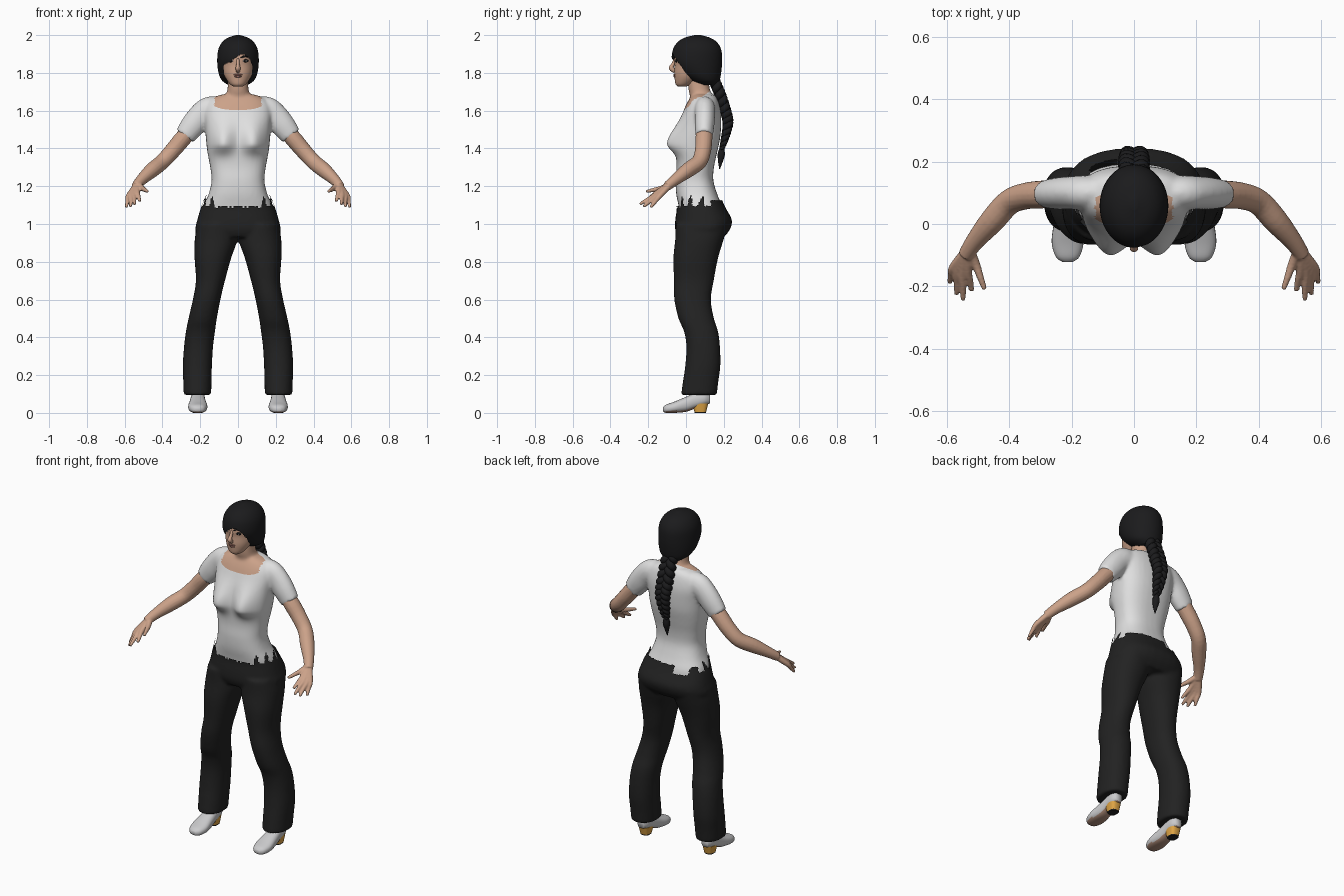
import bpy, bmesh, math
from mathutils import Vector

if "Cube" in bpy.data.objects:
    bpy.data.objects.remove(bpy.data.objects["Cube"])


def material(name, r, g, b):
    m = bpy.data.materials.new(name)
    m.use_nodes = True
    m.diffuse_color = (r, g, b, 1)
    bsdf = m.node_tree.nodes["Principled BSDF"]
    bsdf.inputs["Base Color"].default_value = (r, g, b, 1)
    bsdf.inputs["Roughness"].default_value = 0.8
    return m


skin = material("skin", .6, .36, .25)
white = material("shirt white", .74, .74, .74)
black = material("trouser black", .016, .016, .016)
hair_black = material("hair black", .011, .011, .012)
shoe_grey = material("shoe grey", .6, .6, .61)
gold = material("heel gold", .75, .38, .06)
tan = material("sole tan", .42, .26, .19)
lip = material("lip brown", .33, .15, .12)
X, Y, Z = Vector((1, 0, 0)), Vector((0, 1, 0)), Vector((0, 0, 1))


def spline(rows, k=5):
    """Catmull-Rom interpolation of equal-length rows."""
    out = []
    for i in range(len(rows) - 1):
        a, b, c, d = (rows[max(0, min(len(rows) - 1, i + j))] for j in (-1, 0, 1, 2))
        for s in range(k):
            t = s / k
            out.append([q + .5 * t * (r - p + t * (2 * p - 5 * q + 4 * r - w + t * (3 * (q - r) + w - p)))
                        for p, q, r, w in zip(a, b, c, d)])
    return out + [list(rows[-1])]


def ring(c, u, v, n, e=2):
    pts = []
    for i in range(n):
        a = math.tau * i / n
        co, si = math.cos(a), math.sin(a)
        pts.append(c + u * math.copysign(abs(co) ** (2 / e), co) + v * math.copysign(abs(si) ** (2 / e), si))
    return pts


def skin_rings(bm, rings, sides=(1,)):
    for s in sides:
        vs = [[bm.verts.new((p.x * s, p.y, p.z)) for p in r] for r in rings]
        n = len(vs[0])
        for a, b in zip(vs, vs[1:]):
            for i in range(n):
                bm.faces.new((a[i], a[(i + 1) % n], b[(i + 1) % n], b[i]))
        bm.faces.new(vs[0])
        bm.faces.new(vs[-1])


def stack(bm, rows, cx=0, n=32, e=2.2, sides=(1,), k=5):
    """Horizontal sections: z, half width, front y, back y, optional centre x."""
    rings = []
    for r in spline(rows, k):
        x = r[4] if len(r) > 4 else cx
        rings.append(ring(Vector((x, (r[2] + r[3]) / 2, r[0])), X * r[1], Y * ((r[3] - r[2]) / 2), n, e))
    skin_rings(bm, rings, sides)


def tube(bm, rows, n=16, flat=1, sides=(1,), k=4):
    """Round sections along a path: x, y, z, radius."""
    pts = spline(rows, k)
    rings = []
    for i, p in enumerate(pts):
        t = Vector(pts[min(i + 1, len(pts) - 1)][:3]) - Vector(pts[max(i - 1, 0)][:3])
        t.normalize()
        u = (X - t * t.x).normalized()
        rings.append(ring(Vector(p[:3]), u * p[3], t.cross(u) * p[3] * flat, n))
    skin_rings(bm, rings, sides)


def blob(bm, loc, scale, sides=(1,)):
    for s in sides:
        vs = bmesh.ops.create_uvsphere(bm, u_segments=16, v_segments=10, radius=1)["verts"]
        for v in vs:
            v.co = Vector((loc[0] * s + v.co.x * scale[0], loc[1] + v.co.y * scale[1], loc[2] + v.co.z * scale[2]))


def finish(name, bm, mats, voxel=0, smooth=4):
    bmesh.ops.recalc_face_normals(bm, faces=bm.faces)
    me = bpy.data.meshes.new(name)
    bm.to_mesh(me)
    bm.free()
    ob = bpy.data.objects.new(name, me)
    bpy.context.collection.objects.link(ob)
    for m in mats:
        me.materials.append(m)
    if voxel:  # fuse overlapping volumes into one soft surface
        bpy.context.view_layer.objects.active = ob
        rm = ob.modifiers.new("fuse", "REMESH")
        rm.mode, rm.voxel_size = "VOXEL", voxel
        sm = ob.modifiers.new("soften", "SMOOTH")
        sm.factor, sm.iterations = .5, smooth
        for m in ("fuse", "soften"):
            bpy.ops.object.modifier_apply(modifier=m)
    ob.data.shade_smooth()
    return ob


BOTH = (1, -1)

# Shirt with sleeves, and the neck in skin colour
bm = bmesh.new()
stack(bm, [(1.05, .185, -.03, .195), (1.1, .18, -.04, .188), (1.16, .155, -.052, .165), (1.23, .14, -.055, .145),
           (1.3, .147, -.05, .148), (1.38, .162, -.052, .165), (1.45, .17, -.05, .18), (1.52, .175, -.04, .186),
           (1.58, .18, -.02, .186), (1.63, .17, 0, .177), (1.665, .14, .02, .165), (1.685, .09, .035, .15)], e=2.5)
stack(bm, [(1.6, .075, .03, .15), (1.67, .066, .022, .145), (1.72, .055, .012, .125), (1.8, .052, .01, .12)])
tube(bm, [(.09, .1, 1.61, .06), (.15, .1, 1.605, .07), (.195, .1, 1.575, .067), (.24, .098, 1.52, .065),
          (.282, .096, 1.465, .056)], n=24, flat=.8, sides=BOTH)
shirt = finish("shirt_and_neck", bm, [white, skin], .009, 6)
for v in shirt.data.vertices:  # bust
    x, y, z = v.co
    if y < .06:
        drop = (z - 1.425) / (.095 if z > 1.425 else .05)
        v.co.y -= .056 * math.exp(-((abs(x) - .082) / .062) ** 2 - drop ** 2) * min(1, (.06 - y) / .05)
bm = bmesh.new()
bm.from_mesh(shirt.data)
neck_point, neck_normal = Vector((0, 0, 1.612)), Vector((0, -.72, 1)).normalized()
bmesh.ops.bisect_plane(bm, geom=bm.verts[:] + bm.edges[:] + bm.faces[:], plane_co=neck_point, plane_no=neck_normal)
for f in bm.faces:
    c = f.calc_center_median()
    f.material_index = int((c - neck_point).dot(neck_normal) > 0 and abs(c.x) < .125)
bm.to_mesh(shirt.data)
bm.free()

# Trousers with a ragged waist
bm = bmesh.new()
stack(bm, [(1.18, .165, -.058, .172), (1.12, .184, -.052, .194), (1.08, .199, -.049, .213), (1.02, .216, -.057, .243),
           (.97, .226, -.057, .232), (.93, .2, -.04, .2)], e=2.4)
stack(bm, [(1, .1, -.055, .222, .115), (.92, .113, -.057, .2, .116), (.82, .097, -.067, .17, .133),
           (.7, .077, -.064, .147, .146), (.6, .073, -.062, .132, .166), (.5, .075, -.04, .148, .187),
           (.43, .077, -.01, .17, .199), (.35, .077, .002, .18, .209), (.25, .077, -.004, .182, .215),
           (.17, .075, -.016, .172, .215), (.095, .073, -.026, .163, .215)], sides=BOTH)
trousers = finish("trousers", bm, [black], .01, 4)


def waist(x, y):
    if y > .13:
        return 1.085 if -.14 < x < -.06 else 1.125 + .2 * x * x
    if abs(x) < .125:
        return 1.09
    return 1.095 + .055 * max(0, math.sin(90 * y + 70 * abs(x)))


bm = bmesh.new()
bm.from_mesh(trousers.data)
above = [f for f in bm.faces if f.calc_center_median().z > waist(*f.calc_center_median().xy)]
bmesh.ops.delete(bm, geom=above, context="FACES")
bm.to_mesh(trousers.data)
bm.free()

# Arms and hands
bm = bmesh.new()
tube(bm, [(.24, .1, 1.51, .042), (.29, .095, 1.455, .045), (.345, .09, 1.39, .043), (.4, .07, 1.33, .041),
          (.455, .01, 1.285, .04), (.51, -.055, 1.235, .03), (.54, -.1, 1.2, .025)], sides=BOTH)
wrist = (.53, -.08, 1.213, .018)
fingers = [((.533, -.15, 1.168), (.52, -.214, 1.122)), ((.55, -.153, 1.16), (.548, -.244, 1.105)),
           ((.566, -.148, 1.153), (.569, -.226, 1.092)), ((.579, -.138, 1.15), (.592, -.188, 1.088)),
           ((.508, -.128, 1.19), (.479, -.21, 1.172))]
for knuckle, tip in fingers:
    bend = [(a + b) / 2 for a, b in zip(knuckle, tip)]
    tube(bm, [wrist, (*knuckle, .0145), (*bend, .0115), (*tip, .008)], n=10, sides=BOTH)
finish("arms_and_hands", bm, [skin], .005, 2)

# Head and nose
bm = bmesh.new()
stack(bm, [(1.727, .022, -.042, 0), (1.74, .042, -.055, .03), (1.77, .064, -.06, .07), (1.8, .077, -.062, .1),
           (1.84, .085, -.06, .13), (1.88, .088, -.062, .14), (1.94, .08, -.045, .14), (1.97, .05, 0, .1)], e=2)
tube(bm, [(0, -.056, 1.872, .008), (0, -.069, 1.845, .009), (0, -.078, 1.825, .013), (0, -.058, 1.808, .01)])
finish("head", bm, [skin])

# Face details
bm = bmesh.new()
blob(bm, (.036, -.051, 1.864), (.02, .006, .009), BOTH)
for s in BOTH:
    tube(bm, [(s * .014, -.06, 1.88, .003), (s * .036, -.054, 1.888, .005), (s * .06, -.037, 1.882, .002)], n=8)
finish("eyelids_and_brows", bm, [hair_black])
bm = bmesh.new()
blob(bm, (.036, -.0535, 1.863), (.013, .005, .0045), BOTH)
finish("eye_whites", bm, [white])
bm = bmesh.new()
blob(bm, (.036, -.056, 1.863), (.005, .004, .005), BOTH)
finish("irises", bm, [hair_black])
bm = bmesh.new()
blob(bm, (0, -.06, 1.79), (.023, .007, .005))
blob(bm, (0, -.059, 1.781), (.018, .008, .006))
finish("lips", bm, [lip])

# Hair cap with a side-swept fringe
bm = bmesh.new()
stack(bm, [(1.735, .05, .07, .165), (1.76, .085, .02, .178), (1.8, .103, -.035, .186), (1.86, .11, -.073, .191),
           (1.92, .105, -.07, .187), (1.96, .086, -.047, .166), (1.985, .056, -.01, .13), (2, .012, .045, .08)],
      n=128, e=2, k=12)
opening = []
for f in bm.faces:
    c = f.calc_center_median()
    fringe = 1.887 + .62 * c.x if c.x < .045 else 1.915 - 1.2 * (c.x - .045)
    if c.z < fringe and c.y < .7 * (1.79 - c.z) + .005:
        opening.append(f)
bmesh.ops.delete(bm, geom=opening, context="FACES")
finish("hair", bm, [hair_black])

# Braid of three strands with a loose end
bm = bmesh.new()
path = spline([(.14, 1.78, 1), (.175, 1.7, 1), (.205, 1.61, 1), (.222, 1.54, .9), (.208, 1.46, .7), (.19, 1.4, .45)], 14)
for strand in range(3):
    rows = []
    for i, (y, z, w) in enumerate(path):
        a = .36 * i + strand * math.tau / 3
        rows.append((.03 * w * math.sin(a), y + .012 * w * math.sin(2 * a), z, .021 * w))
    tube(bm, rows, n=10, k=2)
tube(bm, [(0, .19, 1.41, .01), (0, .187, 1.37, .02), (0, .182, 1.33, .013), (0, .178, 1.29, .002)], n=10)
finish("braid", bm, [hair_black])

# Shoes: sole coloured on the downward faces
bm = bmesh.new()
shoe = [(-.122, .016, .008, .03), (-.105, .038, 0, .044), (-.06, .051, 0, .06), (0, .045, .006, .085),
        (.05, .039, .024, .105), (.1, .036, .04, .115), (.126, .022, .05, .105)]
sections = [ring(Vector((.213, y, (lo + hi) / 2)), X * w, Z * ((hi - lo) / 2), 24, 2.4) for y, w, lo, hi in spline(shoe)]
skin_rings(bm, sections, BOTH)
bmesh.ops.recalc_face_normals(bm, faces=bm.faces)
for f in bm.faces:
    f.material_index = int(f.normal.z < -.75)
finish("shoes", bm, [shoe_grey, tan])

# Heels and their tips
bm = bmesh.new()
stack(bm, [(.006, .027, .045, .107), (.05, .034, .03, .118)], cx=.213, n=24, e=3, sides=BOTH, k=1)
heels = finish("heels", bm, [gold])
bm = bmesh.new()
stack(bm, [(0, .026, .046, .106), (.008, .027, .045, .107)], cx=.213, n=24, e=3, sides=BOTH, k=1)
tips = finish("heel_tips", bm, [black])
bpy.ops.object.select_all(action="DESELECT")
for ob in (heels, tips):
    ob.select_set(True)
bpy.context.view_layer.objects.active = heels
bpy.ops.object.shade_smooth_by_angle()
